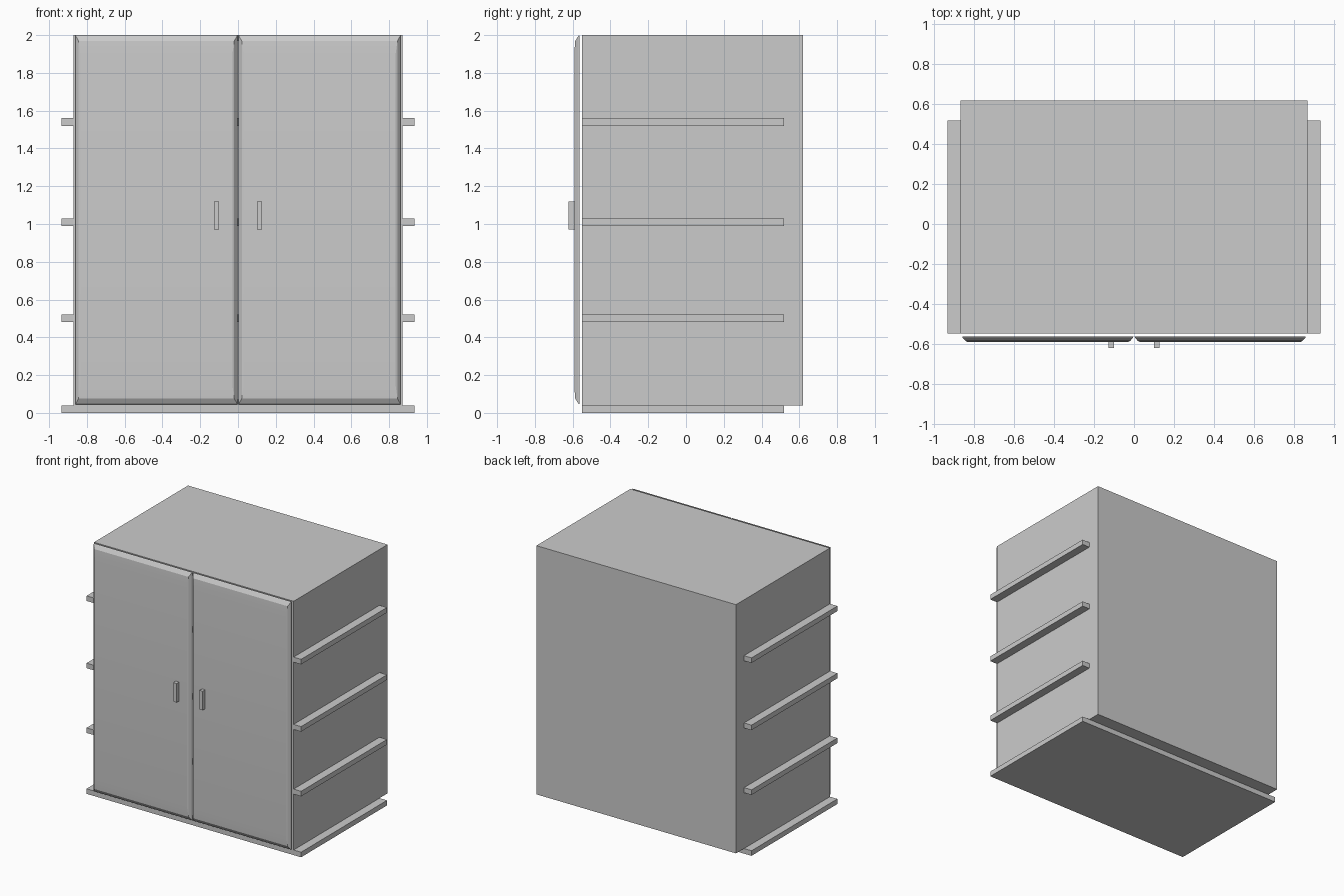
import bpy, bmesh, math

if "Cube" in bpy.data.objects:
    bpy.data.objects.remove(bpy.data.objects["Cube"])


def finish(name, bm):
    bmesh.ops.recalc_face_normals(bm, faces=bm.faces)
    mesh = bpy.data.meshes.new(name)
    bm.to_mesh(mesh)
    bm.free()
    ob = bpy.data.objects.new(name, mesh)
    bpy.context.collection.objects.link(ob)
    return ob


def box(name, lo, hi):
    bm = bmesh.new()
    bmesh.ops.create_cube(bm, size=1)
    for v in bm.verts:
        v.co = [(a + b) / 2 + c * (b - a) for a, b, c in zip(lo, hi, v.co)]
    return finish(name, bm)


def carcass():
    # Cabinet body: open-fronted box with wall thickness
    x, y0, y1, z0, z1, t = 0.87, -0.55, 0.62, 0.04, 2.0, 0.03
    bm = bmesh.new()

    def ring(x, y, z0, z1):
        return [bm.verts.new((a, y, b)) for a, b in
                ((-x, z0), (x, z0), (x, z1), (-x, z1))]
    rings = [ring(x, y1, z0, z1), ring(x, y0, z0, z1),
             ring(x - t, y0, z0 + t, z1 - t), ring(x - t, y1 - t, z0 + t, z1 - t)]
    bm.faces.new(rings[0])
    bm.faces.new(rings[-1])
    for a, b in zip(rings, rings[1:]):
        for i in range(4):
            j = (i + 1) % 4
            bm.faces.new((a[i], a[j], b[j], b[i]))
    return finish("cabinet_body", bm)


def door(name, x0, x1):
    # Door panel: flat back, stepped rounded edge towards the front
    z0, z1 = 0.045, 2.0
    bm = bmesh.new()
    rings = []
    for y, dx, dz in ((-0.564, 0, 0), (-0.570, 0.002, 0.004), (-0.587, 0.017, 0.032),
                      (-0.591, 0.026, 0.095)):
        rings.append([bm.verts.new((x, y, z)) for x, z in
                      ((x0 + dx, z0 + dz), (x1 - dx, z0 + dz),
                       (x1 - dx, z1 - dz), (x0 + dx, z1 - dz))])
    bm.faces.new(rings[0])
    bm.faces.new(rings[-1])
    for a, b in zip(rings, rings[1:]):
        for i in range(4):
            j = (i + 1) % 4
            bm.faces.new((a[i], a[j], b[j], b[i]))
    ob = finish(name, bm)
    bpy.ops.object.select_all(action='DESELECT')
    ob.select_set(True)
    bpy.context.view_layer.objects.active = ob
    bpy.ops.object.shade_smooth_by_angle(angle=math.radians(20))
    return ob


carcass()

# Base board and shelves that run through the side walls
for name, z in (("base_board", 0.0), ("lower_shelf", 0.48),
                ("middle_shelf", 0.99), ("upper_shelf", 1.52)):
    box(name, (-0.935, -0.55, z), (0.935, 0.52, z + 0.04))

# Doors and handles
for side, s in (("left", -1), ("right", 1)):
    door(side + "_door", *sorted((s * 0.003, s * 0.861)))
    hx = sorted((s * 0.10, s * 0.128))
    box(side + "_handle", (hx[0], -0.622, 0.97), (hx[1], -0.58, 1.12))
